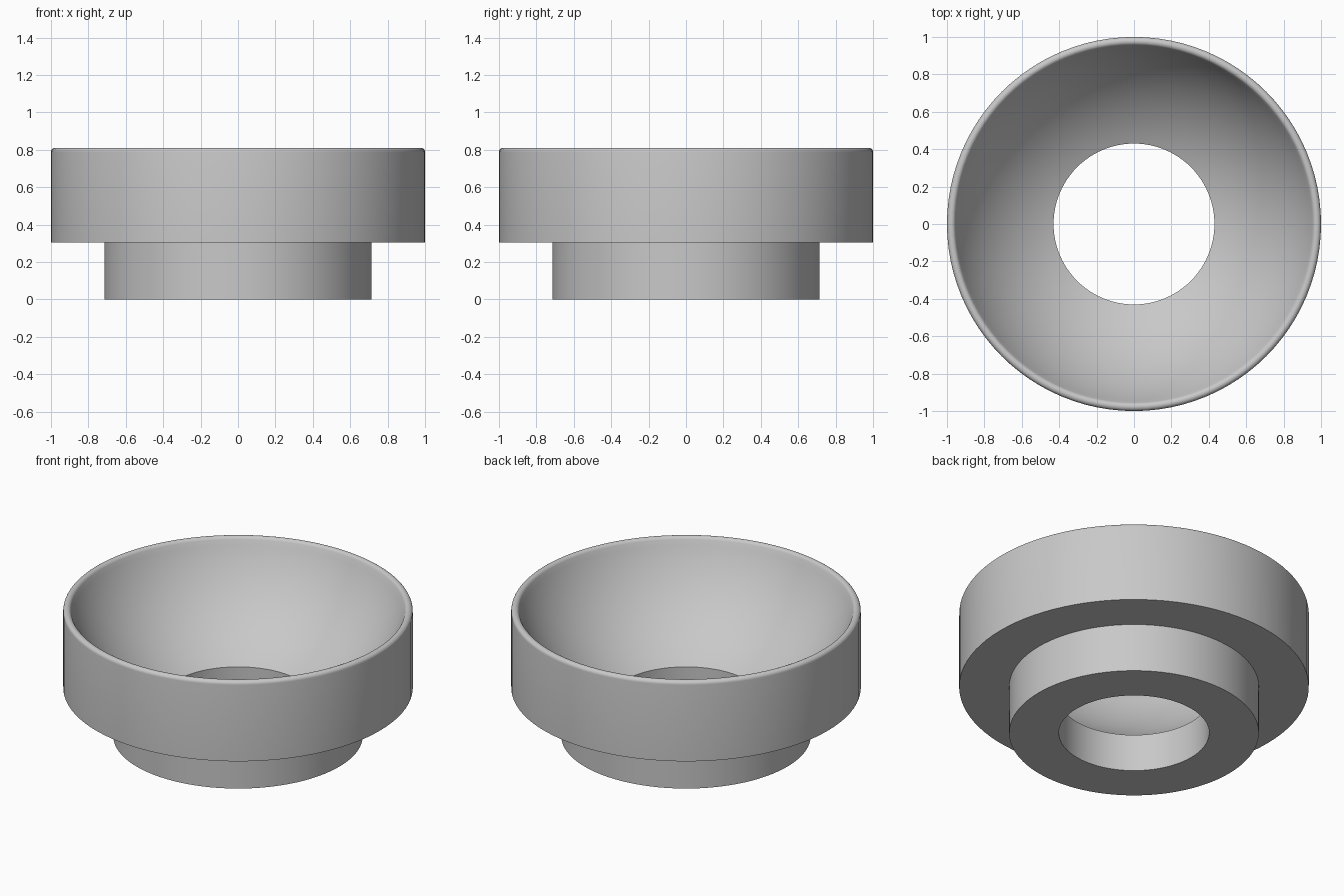
import bpy
import bmesh
from math import sin, cos, pi, radians, atan2, hypot
from mathutils import Matrix, Vector

SEGMENTS = 96

cube = bpy.data.objects.get("Cube")
if cube:
    bpy.data.objects.remove(cube, do_unlink=True)

# One neutral grey
grey = bpy.data.materials.new("light_grey")
grey.use_nodes = True
colour = (0.58, 0.58, 0.58, 1)
grey.diffuse_color = colour
grey.node_tree.nodes["Principled BSDF"].inputs["Base Color"].default_value = colour


def arc(cx, cz, radius, start, end, steps):
    """Points (r, z) along a circular arc."""
    angles = [start + (end - start) * i / steps for i in range(steps + 1)]
    return [(cx + radius * cos(a), cz + radius * sin(a)) for a in angles]


def lathe(name, profile):
    """Revolve a closed (r, z) outline around the z axis."""
    bm = bmesh.new()
    rings = []
    for r, z in profile:
        rings.append([bm.verts.new(Matrix.Rotation(2 * pi * i / SEGMENTS, 3, "Z") @ Vector((r, 0, z)))
                      for i in range(SEGMENTS)])
    for a, b in zip(rings, rings[1:] + rings[:1]):
        for i in range(SEGMENTS):
            j = (i + 1) % SEGMENTS
            bm.faces.new((a[i], a[j], b[j], b[i]))
    bmesh.ops.recalc_face_normals(bm, faces=bm.faces)
    mesh = bpy.data.meshes.new(name)
    bm.to_mesh(mesh)
    bm.free()
    mesh.materials.append(grey)
    obj = bpy.data.objects.new(name, mesh)
    bpy.context.collection.objects.link(obj)
    bpy.ops.object.select_all(action="DESELECT")
    obj.select_set(True)
    bpy.context.view_layer.objects.active = obj
    bpy.ops.object.shade_smooth_by_angle(angle=radians(30))
    return obj


# Stepped base and outer wall
hole_r, hole_top = 0.43, 0.235
outline = [(hole_r, 0), (0.714, 0), (0.714, 0.305), (1, 0.305)]

# Rounded rim
rim = arc(0.977, 0.787, 0.023, 0, radians(159), 10)
outline += rim

# Spherical seat from the rim down to the through hole
rim_r, rim_z = rim[-1]
centre_z = (rim_r**2 + rim_z**2 - hole_r**2 - hole_top**2) / (2 * (rim_z - hole_top))
seat = arc(0, centre_z, hypot(hole_r, hole_top - centre_z),
           atan2(rim_z - centre_z, rim_r), atan2(hole_top - centre_z, hole_r), 24)
outline += seat[1:]

lathe("cup_ring", outline)
